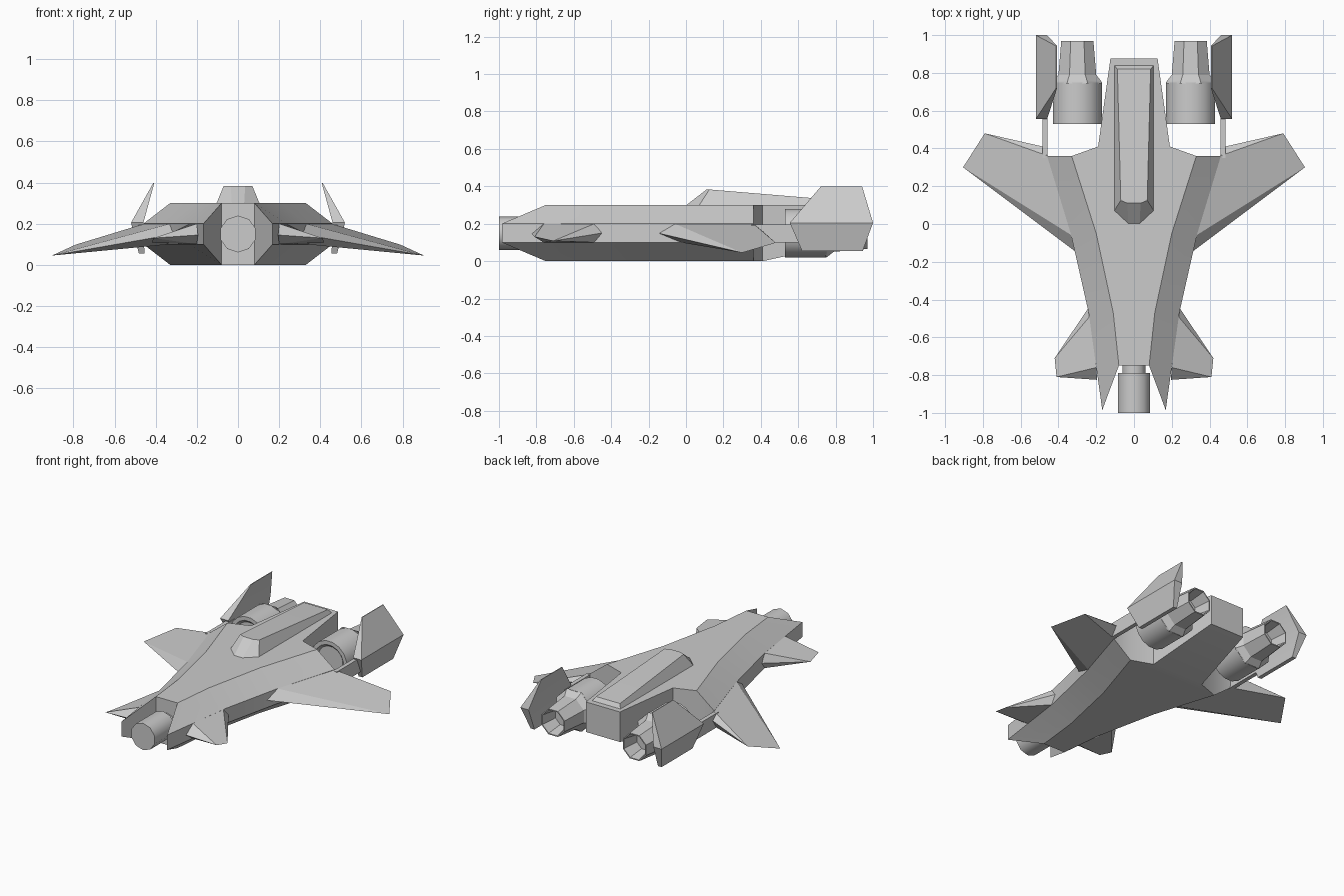
import bpy, bmesh, math
from mathutils import Vector

if "Cube" in bpy.data.objects:
    bpy.data.objects.remove(bpy.data.objects["Cube"])

grey = bpy.data.materials.new("hull_grey")
grey.diffuse_color = (0.6, 0.6, 0.6, 1)
grey.use_nodes = True
grey.node_tree.nodes["Principled BSDF"].inputs["Base Color"].default_value = grey.diffuse_color


def finish(name, bm, angle=30):
    bmesh.ops.remove_doubles(bm, verts=bm.verts, dist=0.0005)
    bmesh.ops.recalc_face_normals(bm, faces=bm.faces)
    mesh = bpy.data.meshes.new(name)
    bm.to_mesh(mesh)
    bm.free()
    mesh.materials.append(grey)
    ob = bpy.data.objects.new(name, mesh)
    bpy.context.collection.objects.link(ob)
    bpy.ops.object.select_all(action='DESELECT')
    ob.select_set(True)
    bpy.context.view_layer.objects.active = ob
    bpy.ops.object.shade_smooth_by_angle(angle=math.radians(angle))
    return ob


def face(bm, *pts):
    bm.faces.new([bm.verts.new(p) for p in pts])


def flip(p):
    return (-p[0], p[1], p[2])


def both(bm, *pts):
    """Face plus its mirror image across x = 0."""
    face(bm, *pts)
    face(bm, *[flip(p) for p in reversed(pts)])


def across(bm, a, b):
    """Face spanning the centre line."""
    face(bm, a, b, flip(b), flip(a))


def loft(bm, rings):
    """Skin equal rings and cap both ends."""
    n = len(rings[0])
    for a, b in zip(rings, rings[1:]):
        for i in range(n):
            j = (i + 1) % n
            face(bm, a[i], a[j], b[j], b[i])
    face(bm, *reversed(rings[0]))
    face(bm, *rings[-1])


def turned(name, x, profile, sides, angle=40):
    """Lathe around a y axis at height 0.15; profile is (y, radius to flat)."""
    bm = bmesh.new()
    rings = []
    for y, r in profile:
        r /= math.cos(math.pi / sides)
        rings.append([(x + r * math.cos(t), y, 0.15 + r * math.sin(t))
                      for t in [2 * math.pi * (i + 0.5) / sides for i in range(sides)]])
    loft(bm, rings)
    return finish(name, bm, angle)


# hull: flat deck, sloped shoulders, upright flanks, forked nose
inner = [(0.08, -0.75), (0.11, -0.47), (0.2, -0.05), (0.33, 0.36)]
outer = [(0.168, -0.985), (0.24, -0.47), (0.335, -0.05), (0.46, 0.36)]
sections = [[(*i, 0.3), (*o, 0.2), (*o, 0.1), (*i, 0.0)] for i, o in zip(inner, outer)]
bm = bmesh.new()
for a, b in zip(sections, sections[1:]):
    for k in range(3):
        both(bm, a[k], a[k + 1], b[k + 1], b[k])
    across(bm, a[0], b[0])
    across(bm, a[3], b[3])
both(bm, *sections[0])
both(bm, *sections[-1])
across(bm, sections[0][0], sections[0][3])
# hull tail
root, end = [(0.19, 0.41, 0.3), (0.19, 0.41, 0.0)], [(0.125, 0.875, 0.3), (0.125, 0.875, 0.1)]
for a, b in (([sections[-1][0], sections[-1][3]], root), (root, end)):
    both(bm, a[0], b[0], b[1], a[1])
    across(bm, a[0], b[0])
    across(bm, a[1], b[1])
across(bm, *end)
finish("hull", bm, 20)

# canopy and spine on the deck
bm = bmesh.new()
low = [(0.03, 0.0, 0.298), (0.105, 0.07, 0.298), (0.105, 0.84, 0.298)]
top = [(0.035, 0.11, 0.383), (0.07, 0.125, 0.383), (0.088, 0.82, 0.325)]
for k in range(2):
    both(bm, low[k], low[k + 1], top[k + 1], top[k])
    across(bm, top[k], top[k + 1])
    across(bm, low[k], low[k + 1])
across(bm, low[0], top[0])
across(bm, low[2], top[2])
finish("canopy", bm, 20)

# nose gun
turned("nose_gun_neck", 0, [(-0.8, 0.06), (-0.74, 0.06)], 10)
turned("nose_gun_barrel", 0, [(-1.0, 0.085), (-0.79, 0.085)], 10)

for s, side in ((1, "right"), (-1, "left")):
    def m(points):
        return [(s * x, y, z) for x, y, z in points]

    # main wing: thick at the root, drooping to a thin tip
    bm = bmesh.new()
    lead, trail = (0.305, -0.15, 0.15), (0.482, 0.41, 0.16)
    up = [(0.33, -0.06, 0.2), (0.455, 0.36, 0.2)]
    dn = [(0.33, -0.03, 0.1), (0.455, 0.36, 0.1)]
    tip, back = (0.905, 0.3, 0.045), (0.79, 0.48, 0.098)
    for f in ((lead, tip, up[0]), (up[0], tip, back, up[1]), (up[1], back, trail),
              (lead, dn[0], tip), (dn[0], dn[1], back, tip), (dn[1], trail, back),
              (lead, up[0], up[1], trail, dn[1], dn[0])):
        face(bm, *m(f))
    finish("wing_" + side, bm, 30)

    # small front wing
    bm = bmesh.new()
    lead, trail = (0.195, -0.825, 0.145), (0.245, -0.45, 0.15)
    up = [(0.2, -0.76, 0.2), (0.235, -0.49, 0.2)]
    dn = [(0.2, -0.76, 0.1), (0.235, -0.49, 0.1)]
    tip, back = (0.41, -0.81, 0.13), (0.42, -0.71, 0.108)
    for f in ((lead, tip, up[0]), (up[0], tip, back, up[1]), (up[1], back, trail),
              (lead, dn[0], tip), (dn[0], dn[1], back, tip), (dn[1], trail, back),
              (lead, up[0], up[1], trail, dn[1], dn[0])):
        face(bm, *m(f))
    finish("front_wing_" + side, bm, 30)

    # engine: round body, eight-sided flare and hollow nozzle
    turned("engine_body_" + side, s * 0.3,
           [(0.545, 0.09), (0.53, 0.105), (0.53, 0.13), (0.75, 0.13)], 16)
    turned("engine_nozzle_" + side, s * 0.3,
           [(0.745, 0.13), (0.755, 0.127), (0.79, 0.1), (0.97, 0.085), (0.97, 0.078), (0.86, 0.06)], 8, 20)

    # tail fin: canted blade, widest at mid height
    bm = bmesh.new()
    loft(bm, [
        m([(0.455, 0.62, 0.055), (0.482, 0.62, 0.055), (0.482, 0.945, 0.055), (0.455, 0.945, 0.055)]),
        m([(0.46, 0.555, 0.205), (0.52, 0.555, 0.205), (0.52, 1.0, 0.205), (0.46, 1.0, 0.205)]),
        m([(0.407, 0.72, 0.398), (0.412, 0.72, 0.398), (0.412, 0.942, 0.398), (0.407, 0.942, 0.398)])])
    finish("tail_fin_" + side, bm, 20)

    # strut carrying the fin
    bm = bmesh.new()
    loft(bm, [m([(0.457, y, 0.1), (0.484, y, 0.1), (0.484, y, 0.195), (0.457, y, 0.195)])
              for y in (0.35, 0.62)])
    finish("fin_strut_" + side, bm)
